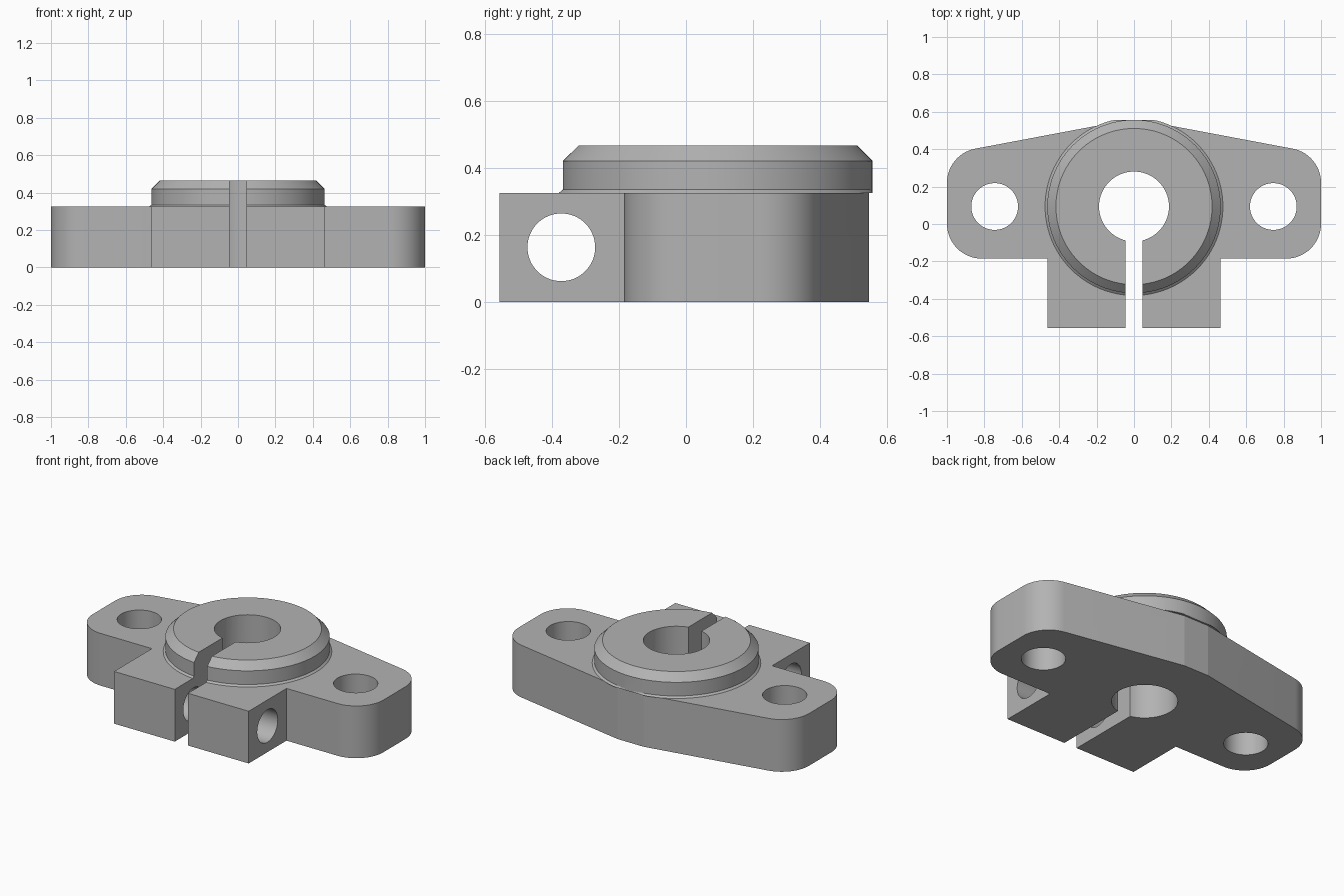
import bpy, bmesh
from math import sin, cos, pi, radians
from mathutils import Matrix

cube = bpy.data.objects.get("Cube")
if cube:
    bpy.data.objects.remove(cube, do_unlink=True)

CY = 0.0935        # y of the bore axis
BODY_TOP, BOSS_TOP = 0.325, 0.466
BOSS_R, BORE_R, EAR_R = 0.4635, 0.187, 0.186
FRONT, STEP = -0.557, -0.185

grey = bpy.data.materials.new("machined grey")
grey.use_nodes = True
colour = (0.45, 0.45, 0.45, 1)
grey.diffuse_color = colour
grey.node_tree.nodes["Principled BSDF"].inputs["Base Color"].default_value = colour


def finish(name, bm):
    bmesh.ops.recalc_face_normals(bm, faces=bm.faces)
    mesh = bpy.data.meshes.new(name)
    bm.to_mesh(mesh)
    bm.free()
    mesh.materials.append(grey)
    obj = bpy.data.objects.new(name, mesh)
    bpy.context.collection.objects.link(obj)
    return obj


def cylinder(name, radius, length, matrix):
    bm = bmesh.new()
    bmesh.ops.create_cone(bm, cap_ends=True, segments=64, radius1=radius,
                          radius2=radius, depth=length, matrix=matrix)
    return finish(name, bm)


def arc(cx, cy, r, start, end, steps):
    return [(cx + r * cos(radians(start + (end - start) * i / steps)),
             cy + r * sin(radians(start + (end - start) * i / steps)))
            for i in range(steps + 1)]


def combine(target, other, operation):
    mod = target.modifiers.new(operation.lower(), 'BOOLEAN')
    mod.object, mod.operation, mod.solver = other, operation, 'EXACT'
    bpy.ops.object.select_all(action='DESELECT')
    bpy.context.view_layer.objects.active = target
    target.select_set(True)
    bpy.ops.object.modifier_apply(modifier=mod.name)
    bpy.data.objects.remove(other, do_unlink=True)


# Flange and clamp block: half outline mirrored, then extruded
ear_x = 1 - EAR_R
half = [(BOSS_R, FRONT), (BOSS_R, STEP)]
half += arc(ear_x, STEP + EAR_R, EAR_R, -90, 0, 16)
half += arc(ear_x, 0.22, EAR_R, 0, 79.5, 14)
half += [(0.088, 0.546)]
outline = half + [(-x, y) for x, y in reversed(half)]
bm = bmesh.new()
base = bm.faces.new([bm.verts.new((x, y, 0)) for x, y in outline])
top = bmesh.ops.extrude_face_region(bm, geom=[base])
bmesh.ops.translate(bm, vec=(0, 0, BODY_TOP),
                    verts=[v for v in top["geom"] if isinstance(v, bmesh.types.BMVert)])
body = finish("shaft_support", bm)

# Raised boss: turned profile with a small foot and chamfered rim
profile = [(0, BODY_TOP), (BOSS_R + 0.012, BODY_TOP), (BOSS_R, BODY_TOP + 0.01),
           (BOSS_R, 0.42), (BOSS_R - 0.046, BOSS_TOP), (0, BOSS_TOP)]
bm = bmesh.new()
verts = [bm.verts.new((r, 0, z)) for r, z in profile]
edges = [bm.edges.new(pair) for pair in zip(verts, verts[1:])]
bmesh.ops.spin(bm, geom=verts + edges, cent=(0, 0, 0), axis=(0, 0, 1),
               angle=2 * pi, steps=96)
bmesh.ops.remove_doubles(bm, verts=bm.verts, dist=0.0001)
for v in bm.verts:
    v.co.y = min(v.co.y + CY, -FRONT)
boss = finish("boss", bm)
combine(body, boss, 'UNION')

# Bore, two mounting holes and the cross hole for the clamp screw
for x, r in ((0, BORE_R), (-0.745, 0.125), (0.745, 0.125)):
    hole = cylinder("hole_cutter", r, 2, Matrix.Translation((x, CY, 0)))
    combine(body, hole, 'DIFFERENCE')
sideways = Matrix.Translation((0, -0.372, 0.163)) @ Matrix.Rotation(pi / 2, 4, 'Y')
combine(body, cylinder("screw_cutter", 0.101, 2, sideways), 'DIFFERENCE')

# Clamping slot from the bore out through the front
bm = bmesh.new()
bmesh.ops.create_cube(bm, size=1, matrix=Matrix.Translation((0, CY - 0.5, 0))
                      @ Matrix.Diagonal((0.091, 1, 2, 1)))
combine(body, finish("slot_cutter", bm), 'DIFFERENCE')

bpy.ops.object.shade_smooth_by_angle(angle=radians(9))
